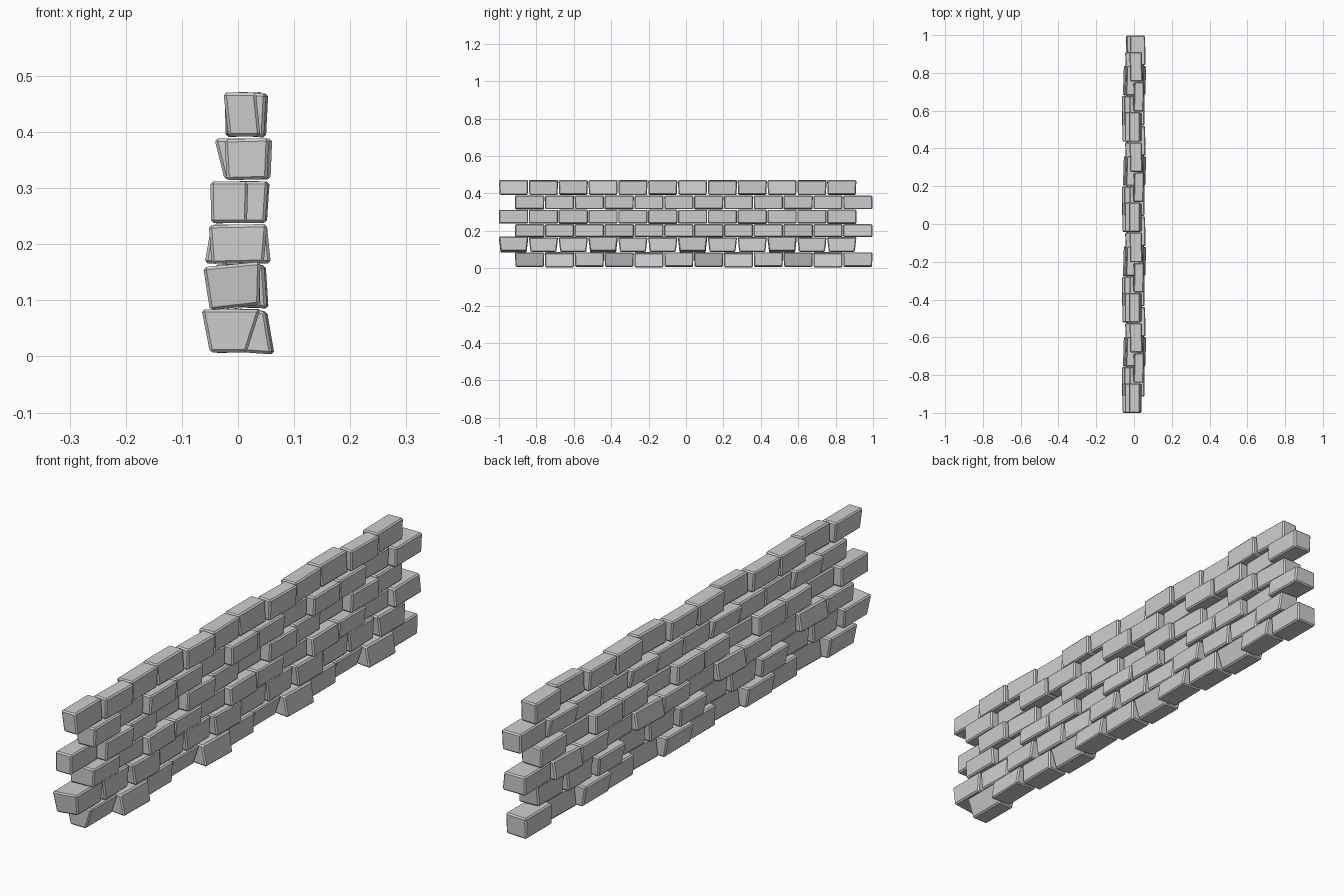
import bpy

default_cube = bpy.data.objects.get("Cube")
if default_cube:
    bpy.data.objects.remove(default_cube, do_unlink=True)

# One plain stone colour
stone = bpy.data.materials.new("grey stone")
stone.use_nodes = True
stone_colour = (0.62, 0.62, 0.62, 1)
stone.diffuse_color = stone_colour
stone.node_tree.nodes["Principled BSDF"].inputs["Base Color"].default_value = stone_colour

PITCH = 0.1595          # spacing between neighbouring bricks
REPEATS = 4             # each group of three bricks repeats along the wall
MM = 0.001

# Each course: bottom height, top height, start along y, inset of the lower ends,
# then three bricks: bottom x range, top x range, yaw, roll (thousandths)
COURSES = [
    (0.007, 0.084, -0.914, 0.002, [
        (-50, 15, -65, 40, 0, 0),
        (-30, 63, -20, 50, 4, -7),
        (-42, 40, -42, 42, 0, 2)]),
    (0.087, 0.164, -1.0, 0.009, [
        (-50, 38, -62, 40, 0, 10),
        (-40, 38, -40, 36, -4, 0),
        (-30, 53, -30, 48, 3, -3)]),
    (0.166, 0.235, -0.914, 0.0, [
        (-47, 46, -52, 52, 0, 2),
        (-57, 30, -45, 30, 5, 0),
        (-38, 57, -38, 50, -3, 0)]),
    (0.238, 0.312, -1.0, 0.0, [
        (-48, 16, -49, 18, 0, 0),
        (-18, 50, -20, 55, 3, 0),
        (-42, 38, -45, 40, -4, 2)]),
    (0.315, 0.388, -0.914, 0.001, [
        (-20, 52, -24, 55, 0, 2),
        (-22, 30, -40, 32, 4, 0),
        (-18, 57, -20, 60, -2, 0)]),
    (0.392, 0.470, -1.0, 0.003, [
        (-17, 40, -26, 32, 0, 0),
        (-4, 48, 0, 52, 4, -4),
        (-20, 42, -22, 43, -4, 2)]),
]


def add_brick(name, z_low, z_high, y_start, inset, shape):
    """Tapered brick, bevelled and repeated along the wall."""
    low_left, low_right, high_left, high_right, yaw, roll = [v * MM for v in shape]
    length = PITCH - 0.003
    verts = []
    for z, x_left, x_right, shrink in ((z_low, low_left, low_right, inset),
                                       (z_high, high_left, high_right, 0)):
        ends = (y_start + shrink, y_start + length - shrink)
        for x, side in ((x_left, -1), (x_right, 1)):
            for y, end in zip(ends, (-1, 1)):
                verts.append((x + end * yaw / 2, y, z + side * roll / 2))
    faces = [(0, 1, 3, 2), (4, 6, 7, 5), (0, 4, 5, 1),
             (2, 3, 7, 6), (0, 2, 6, 4), (1, 5, 7, 3)]
    mesh = bpy.data.meshes.new(name)
    mesh.from_pydata(verts, [], faces)
    mesh.materials.append(stone)
    brick = bpy.data.objects.new(name, mesh)
    bpy.context.collection.objects.link(brick)

    bevel = brick.modifiers.new("chipped edges", "BEVEL")
    bevel.width = 0.005
    bevel.segments = 1
    bevel.limit_method = "NONE"

    array = brick.modifiers.new("repeat along wall", "ARRAY")
    array.count = REPEATS
    array.use_relative_offset = False
    array.use_constant_offset = True
    array.constant_offset_displace = (0, 3 * PITCH, 0)
    return brick


# Build the wall course by course
for level, (z_low, z_high, y_start, inset, bricks) in enumerate(COURSES, 1):
    for slot, shape in enumerate(bricks):
        add_brick(f"course_{level}_brick_{'abc'[slot]}", z_low, z_high,
                  y_start + slot * PITCH, inset, shape)
